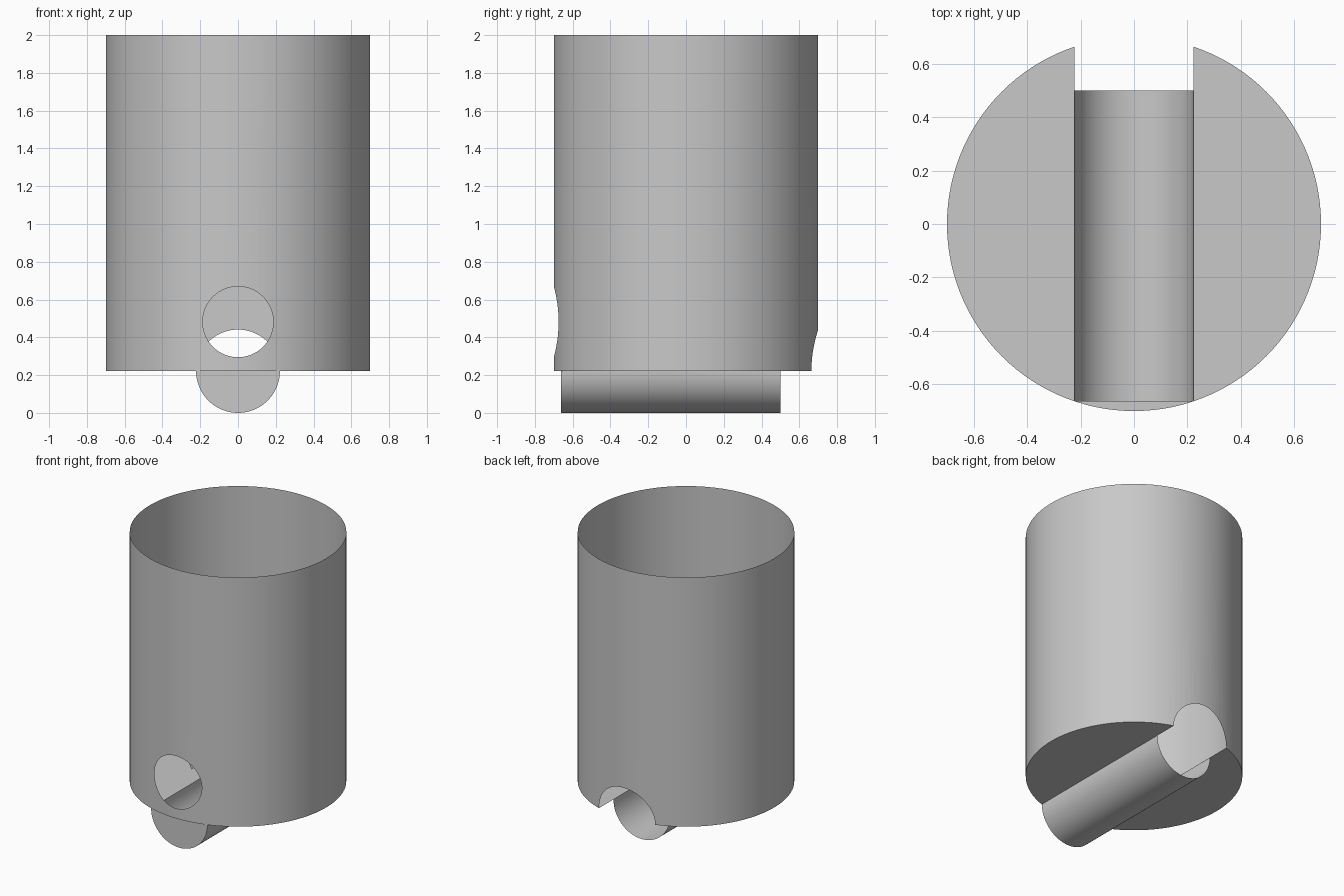
import bpy, bmesh, math
from mathutils import Matrix, Vector

if "Cube" in bpy.data.objects:
    bpy.data.objects.remove(bpy.data.objects["Cube"])

R, TOP, FLOOR = 0.7, 2.0, 0.223
TROUGH_R, FRONT, BACK = 0.222, -0.662, 0.5

grey = bpy.data.materials.new("plain grey")
grey.use_nodes = True
colour = (0.58, 0.58, 0.58, 1)
grey.diffuse_color = colour
grey.node_tree.nodes["Principled BSDF"].inputs["Base Color"].default_value = colour


def make_object(name, bm):
    mesh = bpy.data.meshes.new(name)
    bm.to_mesh(mesh)
    bm.free()
    mesh.materials.append(grey)
    obj = bpy.data.objects.new(name, mesh)
    bpy.context.collection.objects.link(obj)
    return obj


def cylinder(name, radius, length, matrix, sides):
    bm = bmesh.new()
    bmesh.ops.create_cone(bm, cap_ends=True, segments=sides, radius1=radius,
                          radius2=radius, depth=length, matrix=matrix)
    return make_object(name, bm)


def along_y(name, radius, y0, y1, z):
    matrix = Matrix.Translation((0, (y0 + y1) / 2, z)) @ Matrix.Rotation(math.pi / 2, 4, "X")
    return cylinder(name, radius, y1 - y0, matrix, 96)


def smooth(obj):
    bpy.ops.object.select_all(action="DESELECT")
    obj.select_set(True)
    bpy.context.view_layer.objects.active = obj
    bpy.ops.object.shade_smooth_by_angle(angle=math.radians(30))


# Cup body with a round front hole and a back arch running into a floor slot
cup = cylinder("cup_body", R, TOP - FLOOR,
               Matrix.Translation((0, 0, (TOP + FLOOR) / 2)), 120)
cutters = [along_y("front_hole_cutter", 0.187, -1, -0.3, 0.482),
           along_y("slot_cutter", TROUGH_R, FRONT, 1, TROUGH_R - 0.003)]
bpy.context.view_layer.objects.active = cup
for cutter in cutters:
    cutter.hide_render = True
    mod = cup.modifiers.new(cutter.name, "BOOLEAN")
    mod.operation, mod.solver, mod.object = "DIFFERENCE", "EXACT", cutter
    bpy.ops.object.modifier_apply(modifier=mod.name)
for cutter in cutters:
    bpy.data.objects.remove(cutter)

# Keep only the thin outer wall and the floor
bm = bmesh.new()
bm.from_mesh(cup.data)
unwanted = []
for face in bm.faces:
    centre = face.calc_center_median()
    radial = Vector((centre.x, centre.y, 0)).normalized()
    is_wall = face.normal.dot(radial) > 0.98
    is_floor = face.normal.z < -0.99 and abs(centre.z - FLOOR) < 0.002
    if not (is_wall or is_floor):
        unwanted.append(face)
bmesh.ops.delete(bm, geom=unwanted, context="FACES")
bm.to_mesh(cup.data)
bm.free()
smooth(cup)

# Half-round trough below the floor, closed at the front and open at the back
bm = bmesh.new()
steps = 48
profile = [(-TROUGH_R, FLOOR)]
for i in range(steps + 1):
    a = math.pi * (1 + i / steps)
    profile.append((TROUGH_R * math.cos(a), TROUGH_R * (1 + math.sin(a))))
profile.append((TROUGH_R, FLOOR))
front, back = [[bm.verts.new((x, y, z)) for x, z in profile] for y in (FRONT, BACK)]
for i in range(len(profile) - 1):
    bm.faces.new((front[i], back[i], back[i + 1], front[i + 1]))
bm.faces.new(front)
bmesh.ops.recalc_face_normals(bm, faces=bm.faces)
smooth(make_object("floor_trough", bm))
